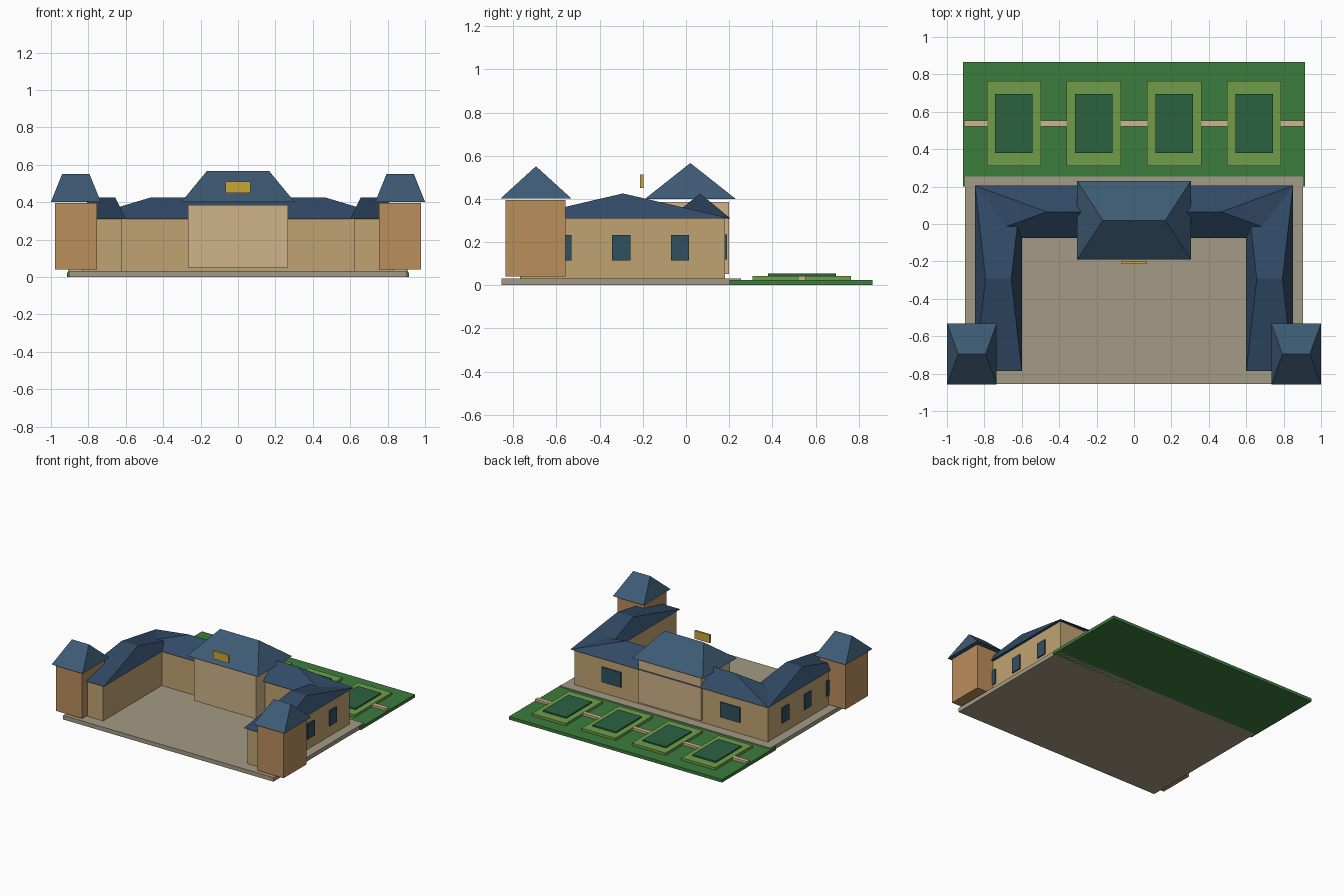
import bpy

if "Cube" in bpy.data.objects:
    bpy.data.objects.remove(bpy.data.objects["Cube"])


def material(name, hex_code):
    m = bpy.data.materials.new(name)
    srgb = [int(hex_code[i:i + 2], 16) / 255 for i in (0, 2, 4)]
    lin = [c / 12.92 if c <= 0.04045 else ((c + 0.055) / 1.055) ** 2.4 for c in srgb]
    m.diffuse_color = (*lin, 1)
    m.use_nodes = True
    m.node_tree.nodes["Principled BSDF"].inputs["Base Color"].default_value = m.diffuse_color
    return m


STONE = material("court_stone", "a59b85")
WALL = material("wing_wall", "c0a472")
PAV_WALL = material("pavilion_wall", "cfb48a")
BRICK = material("tower_brick", "bb8e5c")
SLATE = material("slate", "3d5a74")
DARK_SLATE = material("dark_slate", "314a66")
GLASS = material("glass", "31515f")
LAWN = material("lawn", "3c7c3c")
HEDGE = material("hedge", "6e9e4a")
BED = material("planting", "2b6141")
GRAVEL = material("gravel", "ccb68c")
GOLD = material("gold", "c9a63a")


def mesh(name, verts, faces, mat):
    me = bpy.data.meshes.new(name)
    me.from_pydata(verts, [], faces)
    me.materials.append(mat)
    ob = bpy.data.objects.new(name, me)
    bpy.context.collection.objects.link(ob)
    return ob


def box(name, cx, cy, hx, hy, z0, z1, mat):
    """Box from its centre, half sizes and height range."""
    base = [(cx - hx, cy - hy), (cx + hx, cy - hy), (cx + hx, cy + hy), (cx - hx, cy + hy)]
    verts = [(x, y, z) for z in (z0, z1) for x, y in base]
    sides = [(i, (i + 1) % 4, (i + 1) % 4 + 4, i + 4) for i in range(4)]
    return mesh(name, verts, [(3, 2, 1, 0), (4, 5, 6, 7)] + sides, mat)


def hip_roof(name, cx, cy, hx, hy, z0, z1, mat):
    """Hipped roof, ridge along x over 55% of the width."""
    r = hx * 0.55
    verts = [(cx - hx, cy - hy, z0), (cx + hx, cy - hy, z0),
             (cx + hx, cy + hy, z0), (cx - hx, cy + hy, z0),
             (cx - r, cy, z1), (cx + r, cy, z1)]
    faces = [(3, 2, 1, 0), (0, 1, 5, 4), (1, 2, 5), (2, 3, 4, 5), (3, 0, 4)]
    return mesh(name, verts, faces, mat)


# Court terrace and lawn
box("court_terrace", 0, -0.30, 0.903, 0.555, 0, 0.032, STONE)
box("garden_lawn", 0, 0.533, 0.915, 0.332, 0, 0.024, LAWN)

# Parterre beds and the path joining them
box("garden_path", 0, 0.537, 0.908, 0.017, 0.022, 0.042, GRAVEL)
for x in (-0.642, -0.215, 0.215, 0.642):
    box("parterre_hedge", x, 0.537, 0.145, 0.228, 0.022, 0.043, HEDGE)
    box("parterre_planting", x, 0.538, 0.1, 0.158, 0.04, 0.054, BED)

# Rear range
box("rear_range_wall", 0, 0.065, 0.83, 0.115, 0.03, 0.31, WALL)
hip_roof("rear_range_roof", 0, 0.065, 0.85, 0.14, 0.31, 0.425, DARK_SLATE)

# Central pavilion with gilded plaque
box("pavilion_wall", 0, 0.02, 0.267, 0.18, 0.052, 0.385, PAV_WALL)
hip_roof("pavilion_roof", 0, 0.02, 0.304, 0.21, 0.40, 0.566, SLATE)
box("gilded_plaque", 0, -0.205, 0.066, 0.008, 0.45, 0.512, GOLD)

# Side wings, corner towers and windows on both sides
for s in (-1, 1):
    box("wing_wall", s * 0.725, -0.295, 0.106, 0.475, 0.03, 0.31, WALL)
    hip_roof("wing_roof", s * 0.725, -0.292, 0.125, 0.495, 0.31, 0.425, DARK_SLATE)
    box("tower_wall", s * 0.866, -0.698, 0.112, 0.139, 0.04, 0.395, BRICK)
    hip_roof("tower_roof", s * 0.867, -0.695, 0.133, 0.164, 0.402, 0.551, SLATE)
    for y in (-0.573, -0.30, -0.027):
        box("side_window", s * 0.833, y, 0.007, 0.042, 0.115, 0.233, GLASS)
    box("rear_window", s * 0.51, 0.184, 0.083, 0.007, 0.12, 0.236, GLASS)
